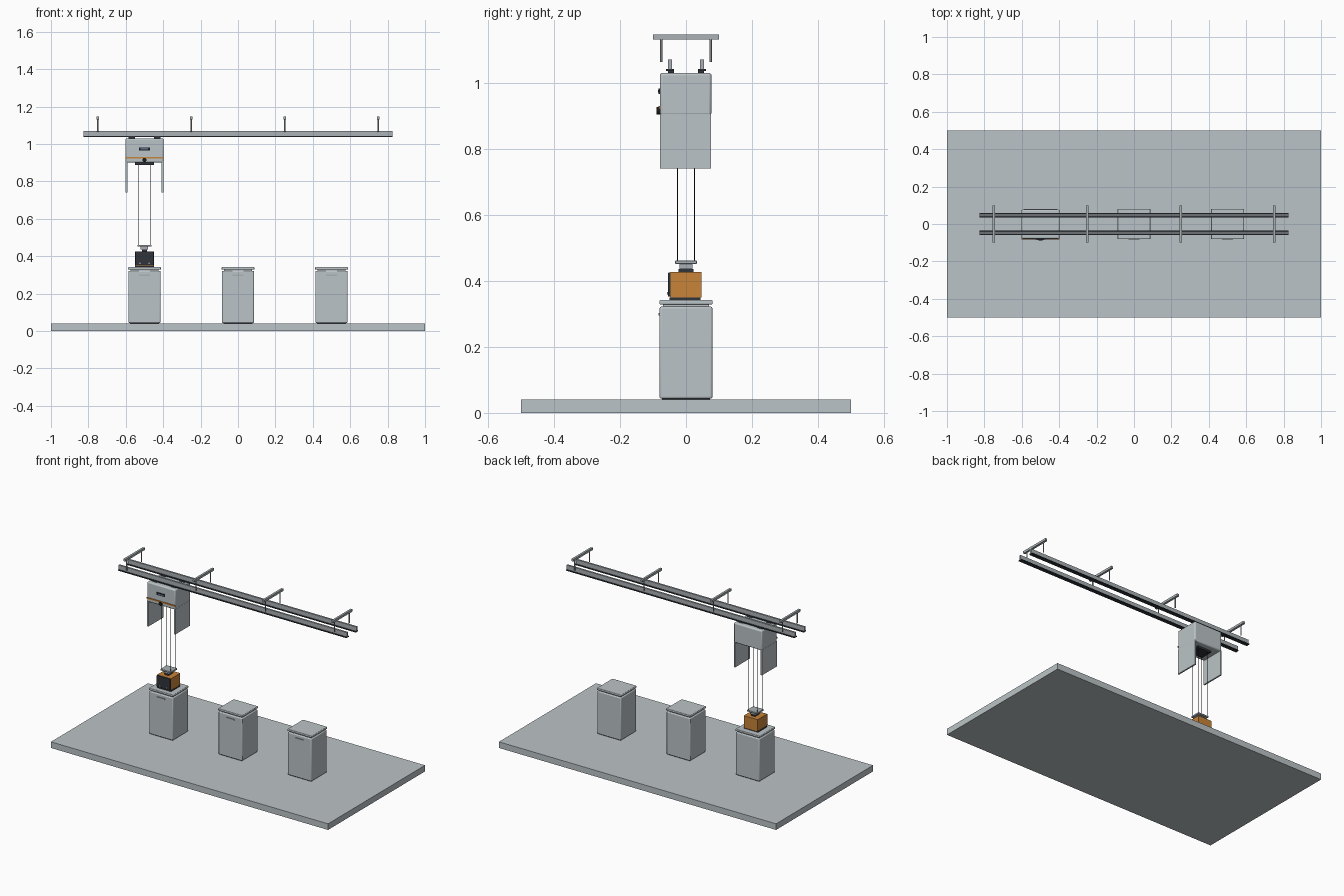
import bpy, math

if "Cube" in bpy.data.objects:
    bpy.data.objects.remove(bpy.data.objects["Cube"])


def material(name, rgb):
    m = bpy.data.materials.new(name)
    m.diffuse_color = (*rgb, 1)
    m.use_nodes = True
    m.node_tree.nodes["Principled BSDF"].inputs["Base Color"].default_value = m.diffuse_color
    return m


GREY = material("light grey", (0.50, 0.55, 0.57))
STEEL = material("steel grey", (0.40, 0.44, 0.46))
DARK = material("charcoal", (0.03, 0.034, 0.042))
BLACK = material("black", (0.012, 0.012, 0.014))
ORANGE = material("orange", (0.58, 0.23, 0.04))
BLUE = material("display blue", (0.10, 0.18, 0.30))


def box(name, x, y, z, mat, bevel=0):
    """Box from (min, max) ranges, with an optional rounded edge."""
    bpy.ops.mesh.primitive_cube_add(size=1, location=[sum(r) / 2 for r in (x, y, z)])
    ob = bpy.context.object
    ob.name = name
    ob.scale = [r[1] - r[0] for r in (x, y, z)]
    bpy.ops.object.transform_apply(location=False, rotation=False, scale=True)
    ob.data.materials.append(mat)
    if bevel:
        mod = ob.modifiers.new("rounded", "BEVEL")
        mod.width, mod.segments = bevel, 3
        bpy.ops.object.shade_smooth_by_angle()
    return ob


def rod(name, x, y, z, radius, mat, axis="Z", sides=12):
    """Cylinder standing on z[0], or lying along y around height z."""
    if axis == "Z":
        loc, depth, rot = (x, y, sum(z) / 2), z[1] - z[0], (0, 0, 0)
    else:
        loc, depth, rot = (x, sum(y) / 2, z), y[1] - y[0], (math.pi / 2, 0, 0)
    bpy.ops.mesh.primitive_cylinder_add(vertices=sides, radius=radius, depth=depth,
                                        location=loc, rotation=rot)
    ob = bpy.context.object
    ob.name = name
    ob.data.materials.append(mat)
    bpy.ops.object.shade_smooth_by_angle()
    return ob


def around(c, h):
    return (c - h, c + h)


# Floor slab
box("floor", (-1, 1), (-0.5, 0.5), (0, 0.04), GREY)

# Three load stations: cabinet, recess, top slab, handle
for x in (-0.5, 0, 0.5):
    box("station_base", around(x, 0.078), around(0, 0.072), (0.038, 0.05), DARK)
    box("station_cabinet", around(x, 0.086), around(0, 0.08), (0.043, 0.322), GREY, 0.006)
    box("station_neck", around(x, 0.075), around(0, 0.07), (0.318, 0.332), GREY)
    box("station_top", around(x, 0.088), around(0, 0.081), (0.328, 0.342), GREY, 0.004)
    box("station_handle", around(x, 0.03), (-0.084, -0.078), (0.295, 0.302), STEEL)

# Twin rails with dark running flanges
for s in (-1, 1):
    box("rail", (-0.825, 0.825), around(s * 0.048, 0.006), (1.041, 1.07), STEEL)
    box("rail_flange", (-0.825, 0.825), around(s * 0.048, 0.012), (1.036, 1.042), DARK)

# Ceiling supports
for x in (-0.75, -0.25, 0.25, 0.75):
    box("support_crossbar", around(x, 0.007), (-0.1, 0.1), (1.131, 1.146), STEEL)
    for s in (-1, 1):
        rod("support_hanger", x, s * 0.075, (1.063, 1.133), 0.0035, STEEL)

# Hoist carriage
HX = -0.5
box("carriage_body", around(HX, 0.102), around(-0.001, 0.078), (0.9, 1.03), GREY, 0.008)
for s in (-1, 1):
    box("carriage_side_panel", around(HX + s * 0.097, 0.005), around(-0.001, 0.077),
        (0.74, 0.905), GREY)
    for t in (-1, 1):
        box("carriage_hanger", around(HX + s * 0.068, 0.018), around(t * 0.046, 0.009),
            (1.026, 1.037), DARK)
box("carriage_stripe", around(HX, 0.102), (-0.083, -0.078), (0.921, 0.93), ORANGE)
box("carriage_display_frame", around(HX, 0.03), (-0.083, -0.078), (0.966, 0.982), BLACK)
box("carriage_display", around(HX, 0.02), (-0.0845, -0.082), (0.97, 0.978), BLUE)
rod("carriage_sensor", HX, (-0.089, -0.078), 0.915, 0.011, BLACK, "Y", 16)
box("hoist_plate", around(HX, 0.05), around(0, 0.04), (0.888, 0.902), DARK)

# Suspension cables
for sx in (-1, 1):
    for sy in (-1, 1):
        rod("cable", HX + sx * 0.033, sy * 0.026, (0.455, 0.89), 0.002, BLACK, sides=8)

# Gripper
box("gripper_plate", around(HX, 0.038), around(0, 0.033), (0.451, 0.461), STEEL, 0.002)
box("gripper_block", around(HX, 0.02), around(0, 0.019), (0.435, 0.452), STEEL)
box("gripper_clamp", around(HX, 0.014), around(0, 0.022), (0.424, 0.436), DARK)

# Carried container with dark door and base
box("container_base", around(HX, 0.051), around(-0.003, 0.047), (0.341, 0.35), DARK)
box("container_body", around(HX, 0.05), around(0, 0.047), (0.349, 0.426), ORANGE)
box("container_door", around(HX, 0.05), (-0.055, -0.045), (0.352, 0.425), DARK, 0.003)
for s in (-1, 1):
    rod("container_latch", HX + s * 0.025, (-0.057, -0.053), 0.362, 0.004, STEEL, "Y")
